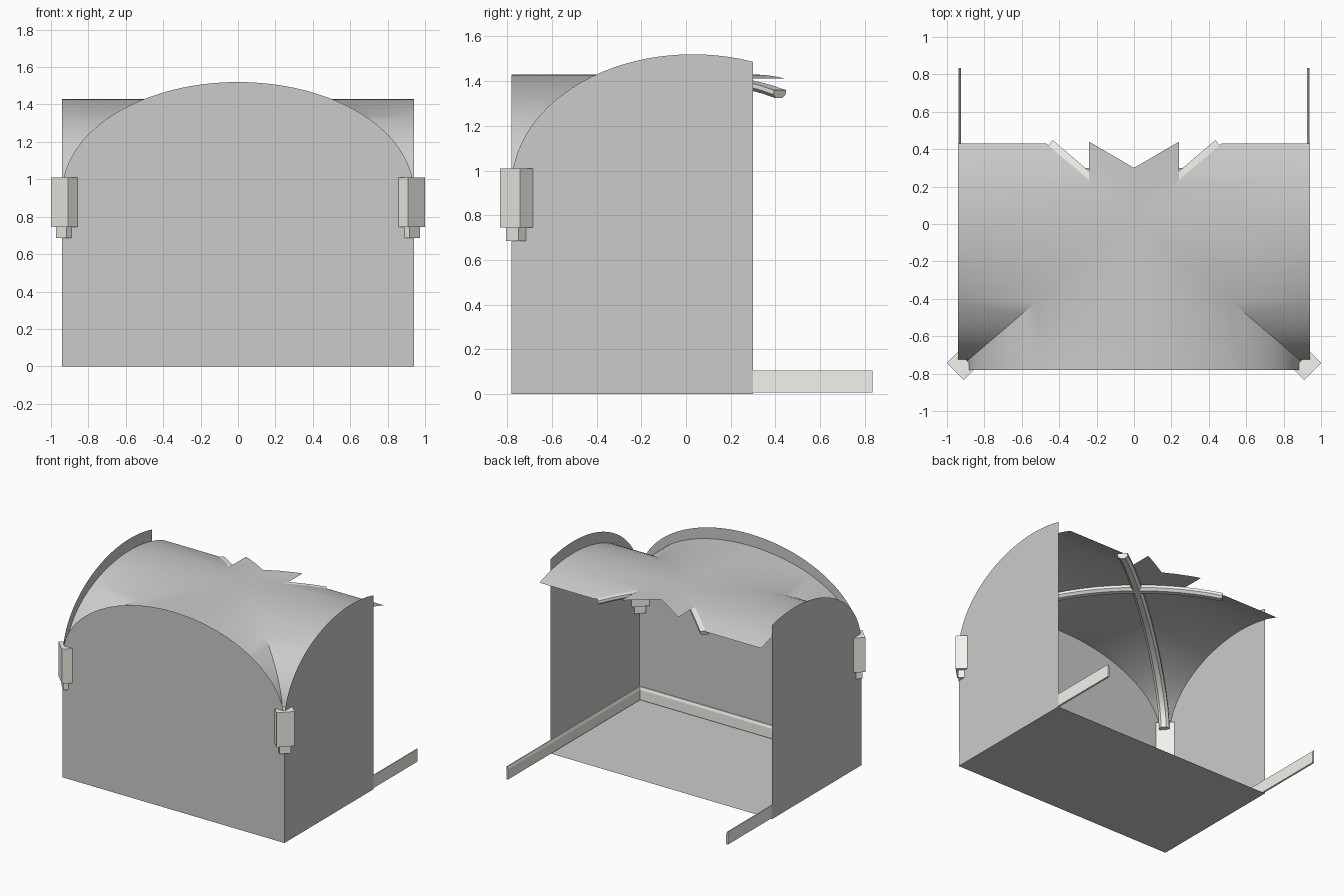
import bpy, bmesh, math
from mathutils import Vector

if "Cube" in bpy.data.objects:
    bpy.data.objects.remove(bpy.data.objects["Cube"])

X, YF, YB = 0.94, -0.78, 0.30          # room half width, front wall, rear cut
CY = 0.03                              # crown line of the vault in y
A, B, Z0, H = 0.89, 0.76, 0.95, 0.48   # vault half spans, springing, rise

trim = bpy.data.materials.new("pale_trim")
trim.diffuse_color = (0.9, 0.9, 0.84, 1)
trim.use_nodes = True
trim.node_tree.nodes["Principled BSDF"].inputs["Base Color"].default_value = trim.diffuse_color


def make(name, verts, faces, mat=None, smooth=False, solid=False):
    me = bpy.data.meshes.new(name)
    me.from_pydata([tuple(v) for v in verts], [], faces)
    bm = bmesh.new()
    bm.from_mesh(me)
    bmesh.ops.remove_doubles(bm, verts=bm.verts, dist=1e-5)
    if solid:
        bmesh.ops.recalc_face_normals(bm, faces=bm.faces)
    bm.to_mesh(me)
    bm.free()
    ob = bpy.data.objects.new(name, me)
    bpy.context.collection.objects.link(ob)
    if mat:
        me.materials.append(mat)
    if smooth:
        bpy.ops.object.select_all(action='DESELECT')
        ob.select_set(True)
        bpy.context.view_layer.objects.active = ob
        bpy.ops.object.shade_smooth_by_angle(angle=math.radians(30))
    return ob


def sweep(name, rings, mat, smooth=False):
    n = len(rings[0])
    verts = [p for r in rings for p in r]
    faces = [(i * n + j, i * n + (j + 1) % n, (i + 1) * n + (j + 1) % n, (i + 1) * n + j)
             for i in range(len(rings) - 1) for j in range(n)]
    faces += [tuple(range(n)), tuple(range(len(verts) - n, len(verts)))]
    return make(name, verts, faces, mat, smooth, True)


def arch(half, centre, end):
    # wall outline from the left foot over the arch to the end coordinate
    z = lambda c: 0.93 + 0.59 * math.sqrt(max(0, 1 - ((c - centre) / half) ** 2))
    cs = [centre - half * math.cos(math.pi * i / 48) for i in range(49)]
    cs = [c for c in cs if c < end - 1e-4] + [end]
    return [(cs[0], 0)] + [(c, z(c)) for c in cs] + [(end, 0)]


# walls and floor
pts = arch(X, 0, X)
make("front_wall", [(c, YF, z) for c, z in pts], [tuple(range(len(pts)))])
pts = arch(CY - YF, CY, YB)
for s, side in ((-1, "left"), (1, "right")):
    make(side + "_wall", [(s * X, c, z) for c, z in pts], [tuple(range(len(pts)))])
make("floor", [(-X, YF, 0), (X, YF, 0), (X, YB, 0), (-X, YB, 0)], [(0, 1, 2, 3)])

# groin vault: four webs of ruled strips between the groin and the outer edge
verts, faces = [], []


def web(u0, u1, inner, outer):
    us = [math.sin(math.radians(6 * i)) for i in range(-15, 16)]
    us = [u0] + [u for u in us if u0 + 1e-3 < u < u1 - 1e-3] + [u1]
    base = len(verts)
    for u in us:
        z = Z0 + H * math.sqrt(max(0, 1 - u * u))
        for f in (inner, outer):
            verts.append((*f(u), z))
    for i in range(len(us) - 1):
        k = base + 2 * i
        faces.append((k, k + 1, k + 3, k + 2))


web(-1, 1, lambda u: (A * u, CY - B * abs(u)), lambda u: (A * u, YF))
for s in (-1, 1):
    web(-1, (0.43 - CY) / B, lambda u: (s * A * abs(u), CY + B * u),
        lambda u: (s * X, CY + B * u))
web(-0.24 / A, 0.24 / A, lambda u: (A * u, CY + B * abs(u)),
    lambda u: (A * u, 0.30 + 0.14 * abs(u) * A / 0.24))
make("groin_vault", verts, faces, smooth=True, solid=True)

# diagonal ribs under the groins, broken off at the rear
profile = [(-0.036, 0), (-0.036, 0.02), (-0.018, 0.037), (0.018, 0.037), (0.036, 0.02), (0.036, 0)]
t1 = math.asin(0.515)
for s, side in ((-1, "left"), (1, "right")):
    across = Vector((s * B, -A, 0)).normalized()
    rings = []
    for i in range(25):
        t = -math.pi / 2 + (t1 + math.pi / 2) * i / 24
        p = Vector((s * A * math.sin(t), CY + B * math.sin(t), Z0 + H * math.cos(t)))
        tan = Vector((s * A * math.cos(t), B * math.cos(t), -H * math.sin(t))).normalized()
        down = tan.cross(across)
        if down.dot(Vector((0, CY, Z0 - 0.3)) - p) < 0:
            down.negate()
        rings.append([p + across * a + down * (d + 0.002) for a, d in profile])
    sweep(side + "_rib", rings, trim, True)

# corner imposts: block with a smaller block below
for s, side in ((-1, "left"), (1, "right")):
    for name, w, d, z0, z1 in (("impost", 0.127, 0.085, 0.745, 1.01),
                               ("impost_foot", 0.08, 0.054, 0.685, 0.745)):
        bpy.ops.mesh.primitive_cube_add(size=1, location=(s * 0.925, -0.758, (z0 + z1) / 2),
                                        rotation=(0, 0, s * math.pi / 4))
        ob = bpy.context.object
        ob.name = side + "_" + name
        ob.scale = (w, d, z1 - z0)
        ob.data.materials.append(trim)

# skirting boards, side ones running past the rear cut
board = [(0.001, 0.008), (0.015, 0.008), (0.015, 0.085), (0.008, 0.105), (0.001, 0.105)]
for s, side in ((-1, "left"), (1, "right")):
    sweep(side + "_skirting", [[(s * (X - d), y, z) for d, z in board]
                               for y in (YF + 0.001, 0.835)], trim)
sweep("front_skirting", [[(x, YF + d, z) for d, z in board] for x in (-X, X)], trim)
